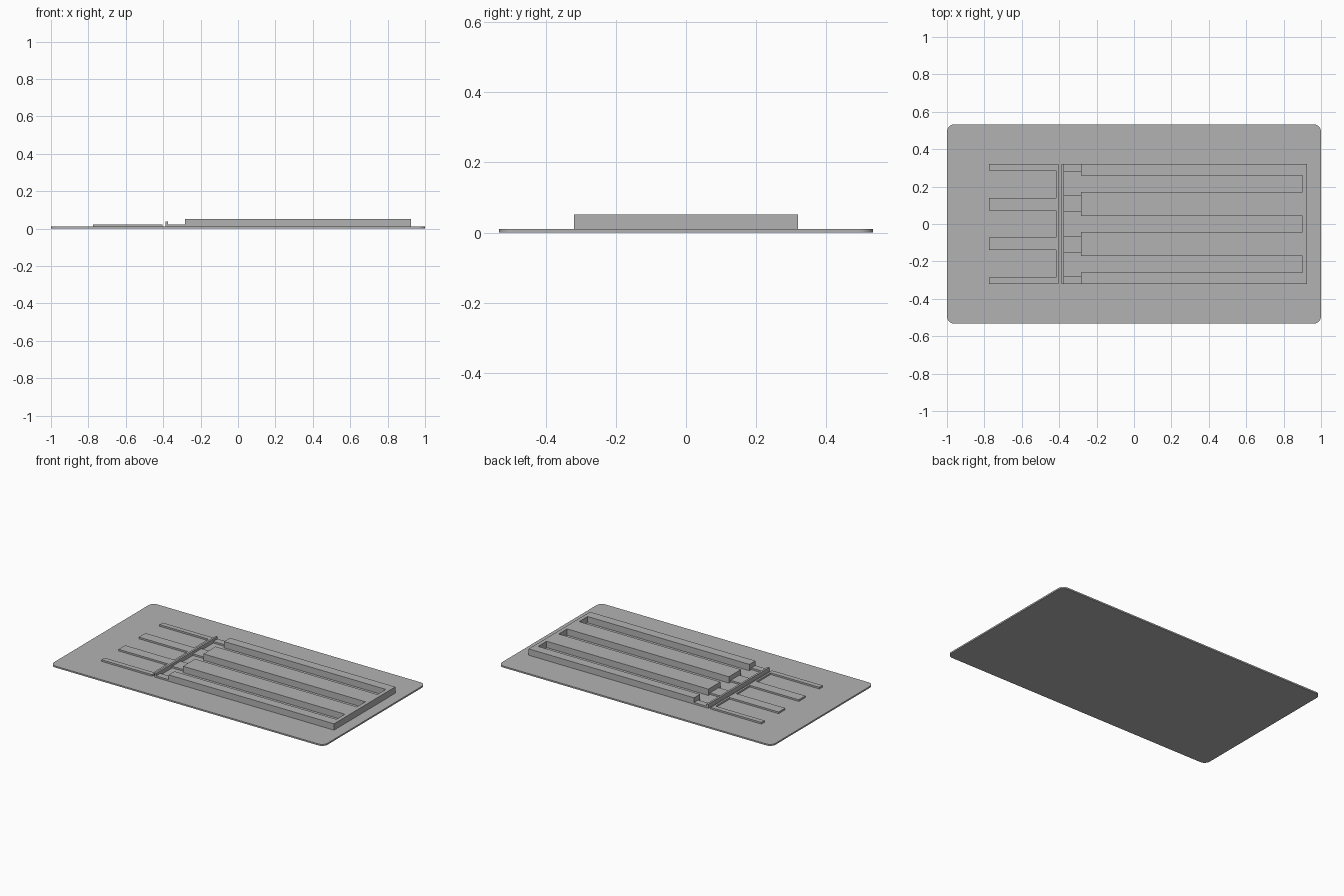
import bpy
import bmesh
import math

cube = bpy.data.objects.get("Cube")
if cube:
    bpy.data.objects.remove(cube, do_unlink=True)

grey = bpy.data.materials.new("plain_grey")
grey.use_nodes = True
colour = (0.45, 0.45, 0.45, 1)
grey.diffuse_color = colour
grey.node_tree.nodes["Principled BSDF"].inputs["Base Color"].default_value = colour

BASE = 0.01      # top of the base plate
LOW = 0.021      # top of the thin comb and tabs
HALF = 0.32      # half width of all raised parts


def slab(name, outline, bottom, top):
    """Extrude a flat outline into a solid with vertical sides."""
    bm = bmesh.new()
    face = bm.faces.new([bm.verts.new((x, y, bottom)) for x, y in outline])
    side = bmesh.ops.extrude_face_region(bm, geom=[face])
    for v in side["geom"]:
        if isinstance(v, bmesh.types.BMVert):
            v.co.z = top
    bmesh.ops.recalc_face_normals(bm, faces=bm.faces)
    mesh = bpy.data.meshes.new(name)
    bm.to_mesh(mesh)
    bm.free()
    mesh.materials.append(grey)
    obj = bpy.data.objects.new(name, mesh)
    bpy.context.collection.objects.link(obj)
    return obj


def box(x0, x1, y0, y1):
    return [(x0, y0), (x1, y0), (x1, y1), (x0, y1)]


def comb(tip, root, back, fingers):
    """Outline of a spine between root and back, with fingers out to tip."""
    points = [(back, fingers[-1][1]), (back, fingers[0][0])]
    for i, (y0, y1) in enumerate(fingers):
        if i:
            points.append((root, y0))
        points += [(tip, y0), (tip, y1)]
        if i < len(fingers) - 1:
            points.append((root, y1))
    return points


def mirrored(outer, inner_far, inner_near):
    """Four finger spans, symmetric about y = 0."""
    upper = [(inner_near, inner_far), (outer, HALF)]
    return [(-b, -a) for a, b in reversed(upper)] + upper


# Base plate with rounded corners
radius = 0.04
corners = []
for i, (sx, sy) in enumerate([(1, 1), (-1, 1), (-1, -1), (1, -1)]):
    for step in range(9):
        a = math.radians(90 * i + 90 * step / 8)
        corners.append((sx * (1 - radius) + radius * math.cos(a),
                        sy * (0.533 - radius) + radius * math.sin(a)))
base = slab("base_plate", corners, 0, BASE)
for p in base.data.polygons:
    p.use_smooth = False

# Thin comb on the right half
slab("thin_comb", comb(-0.775, -0.417, -0.404, mirrored(0.287, 0.14, 0.071)), BASE, LOW)

# Narrow upright wall
slab("cross_wall", box(-0.387, -0.374, -HALF, HALF), BASE, 0.037)

# Low tabs joining the wall to the thick comb
for i, (y0, y1) in enumerate(mirrored(0.277, 0.153, 0.063)):
    slab(f"tab_{i + 1}", box(-0.374, -0.283, y0, y1), BASE, LOW)

# Thick comb with three long slots
slab("thick_comb", comb(-0.283, 0.9, 0.926, mirrored(0.258, 0.17, 0.044)), BASE, 0.052)
